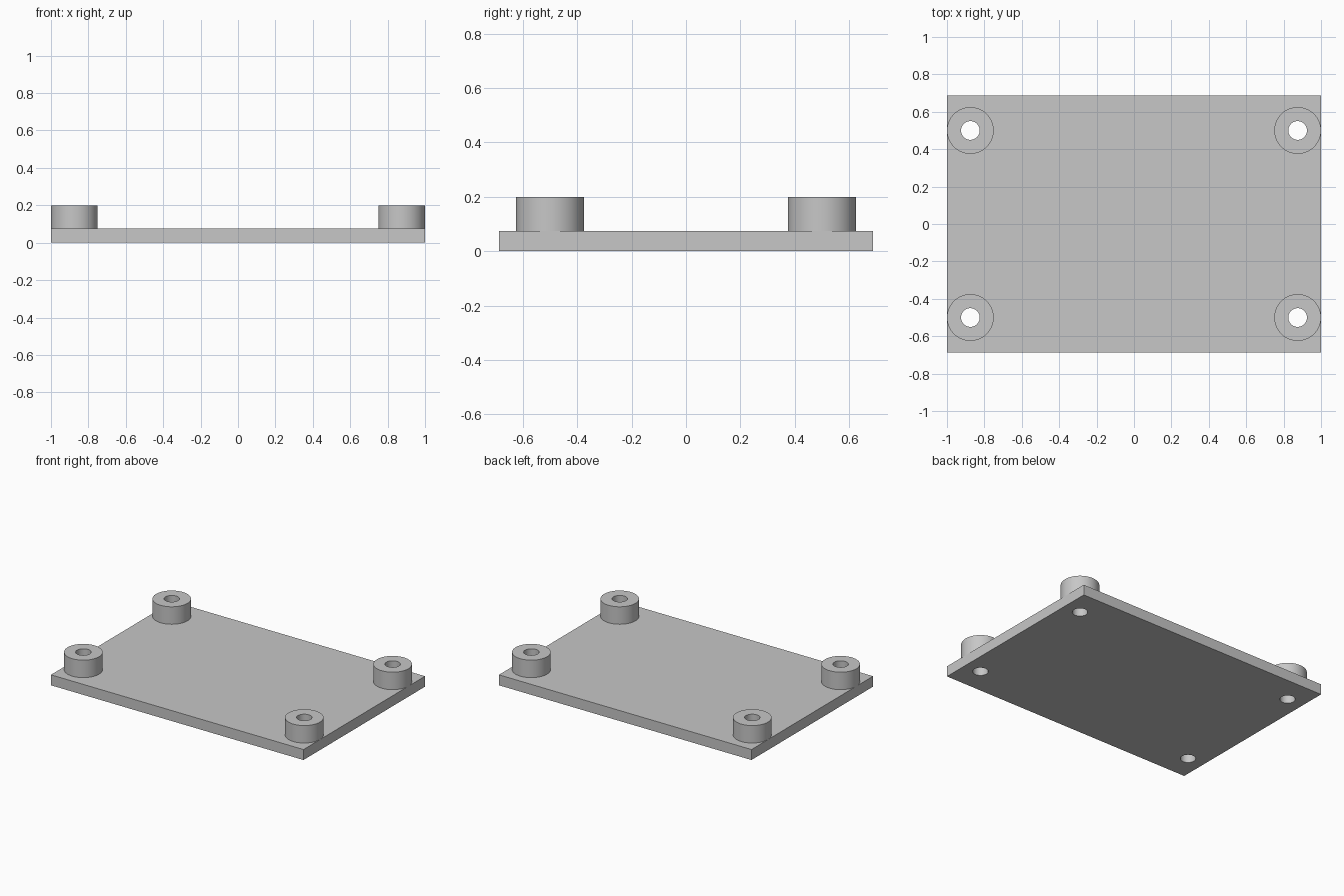
import bpy, bmesh, math

if "Cube" in bpy.data.objects:
    bpy.data.objects.remove(bpy.data.objects["Cube"])

PLATE_X, PLATE_Y, PLATE_Z = 1.0, 0.6875, 0.075
BOSS_X, BOSS_Y, BOSS_TOP = 0.875, 0.5, 0.2
BOSS_R, HOLE_R, SIDES = 0.125, 0.05, 64

grey = bpy.data.materials.new("plain grey")
grey.diffuse_color = (0.57, 0.57, 0.57, 1)
grey.use_nodes = True
grey.node_tree.nodes["Principled BSDF"].inputs["Base Color"].default_value = grey.diffuse_color


def make_object(name, bm):
    bmesh.ops.recalc_face_normals(bm, faces=bm.faces)
    mesh = bpy.data.meshes.new(name)
    bm.to_mesh(mesh)
    bm.free()
    mesh.materials.append(grey)
    obj = bpy.data.objects.new(name, mesh)
    bpy.context.collection.objects.link(obj)
    return obj


def smooth(obj):
    for p in obj.data.polygons:
        p.use_smooth = True
    obj.data.set_sharp_from_angle(angle=math.radians(30))


def ring(bm, r, x, y, z):
    return [bm.verts.new((x + r * math.cos(2 * math.pi * i / SIDES),
                          y + r * math.sin(2 * math.pi * i / SIDES), z))
            for i in range(SIDES)]


def bridge(bm, a, b):
    for i in range(SIDES):
        j = (i + 1) % SIDES
        bm.faces.new((a[i], a[j], b[j], b[i]))


corners = [(sx * BOSS_X, sy * BOSS_Y) for sx in (-1, 1) for sy in (-1, 1)]

# Base plate
bm = bmesh.new()
bmesh.ops.create_cube(bm, size=1)
for v in bm.verts:
    v.co = (v.co.x * 2 * PLATE_X, v.co.y * 2 * PLATE_Y, (v.co.z + 0.5) * PLATE_Z)
plate = make_object("base_plate", bm)

# Screw holes cut through the plate
bm = bmesh.new()
for x, y in corners:
    low, high = ring(bm, HOLE_R, x, y, -0.1), ring(bm, HOLE_R, x, y, 0.3)
    bridge(bm, low, high)
    bm.faces.new(low)
    bm.faces.new(high)
cutter = make_object("hole_cutter", bm)
cutter.hide_render = True
mod = plate.modifiers.new("screw holes", 'BOOLEAN')
mod.operation, mod.solver, mod.object = 'DIFFERENCE', 'EXACT', cutter
bpy.context.view_layer.objects.active = plate
bpy.ops.object.modifier_apply(modifier=mod.name)
bpy.data.objects.remove(cutter)
smooth(plate)

# Hollow round standoffs on the corners, open where they meet the plate
for n, (x, y) in enumerate(corners, 1):
    bm = bmesh.new()
    rings = [ring(bm, r, x, y, z) for r, z in
             ((BOSS_R, PLATE_Z), (BOSS_R, BOSS_TOP), (HOLE_R, BOSS_TOP), (HOLE_R, PLATE_Z))]
    for a, b in zip(rings, rings[1:]):
        bridge(bm, a, b)
    # Outward normals follow from the closed profile, then the hidden base is opened
    bridge(bm, rings[3], rings[0])
    bmesh.ops.recalc_face_normals(bm, faces=bm.faces)
    base = [f for f in bm.faces if all(v.co.z < PLATE_Z + 0.001 for v in f.verts)]
    bmesh.ops.delete(bm, geom=base, context='FACES_ONLY')
    smooth(make_object(f"standoff_{n}", bm))
